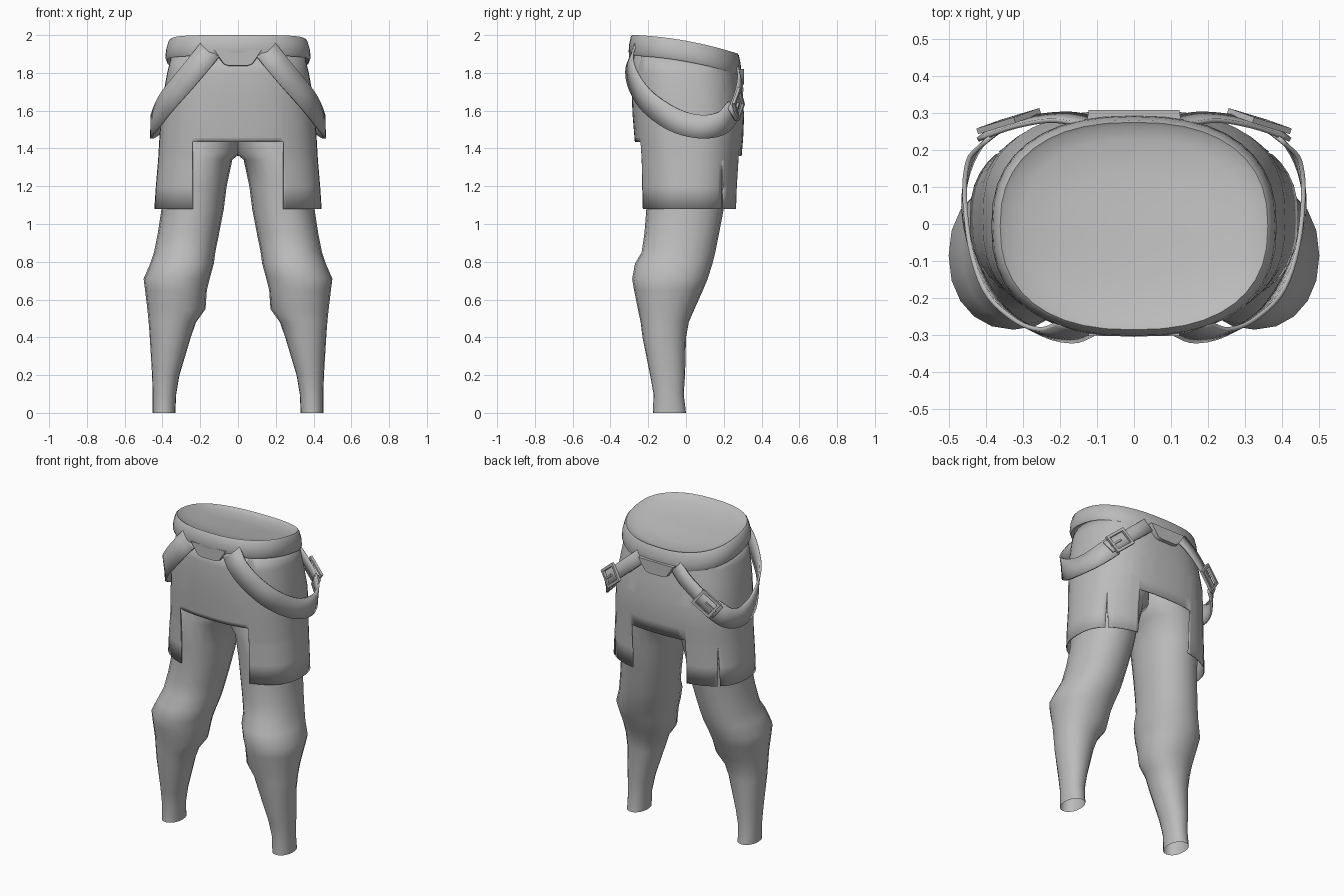
import bpy, bmesh, math
from mathutils import Vector

cube = bpy.data.objects.get("Cube")
if cube:
    bpy.data.objects.remove(cube)

GREY = (0.5, 0.5, 0.5, 1.0)
cloth = bpy.data.materials.new("plain grey")
cloth.use_nodes = True
cloth.diffuse_color = GREY
cloth.node_tree.nodes["Principled BSDF"].inputs["Base Color"].default_value = GREY


def finish(bm, name, thickness=0, angle=40):
    """Turn a bmesh into a smooth shaded object."""
    bmesh.ops.recalc_face_normals(bm, faces=bm.faces)
    mesh = bpy.data.meshes.new(name)
    bm.to_mesh(mesh)
    bm.free()
    mesh.materials.append(cloth)
    ob = bpy.data.objects.new(name, mesh)
    bpy.context.collection.objects.link(ob)
    bpy.ops.object.select_all(action="DESELECT")
    ob.select_set(True)
    bpy.context.view_layer.objects.active = ob
    bpy.ops.object.shade_smooth_by_angle(angle=math.radians(angle))
    if thickness:
        mod = ob.modifiers.new("thickness", "SOLIDIFY")
        mod.thickness = thickness
        mod.offset = 0


def ring(x0, x1, y0, y1, height, n, power):
    """Rounded section filling the given extents; height is a function of y."""
    pts = []
    for i in range(n):
        a = math.tau * i / n
        c, s = math.cos(a), math.sin(a)
        x = math.copysign(abs(c) ** (2 / power), c)
        y = math.copysign(abs(s) ** (2 / power), s)
        px = (x0 + x1) / 2 + x * (x1 - x0) / 2
        py = (y0 + y1) / 2 + y * (y1 - y0) / 2
        pts.append(Vector((px, py, height(py))))
    return pts


def loft(bm, rings, cap_start=False, cap_end=False):
    loops = [[bm.verts.new(p) for p in r] for r in rings]
    n = len(loops[0])
    for a, b in zip(loops, loops[1:]):
        for i in range(n):
            j = (i + 1) % n
            bm.faces.new((a[i], a[j], b[j], b[i]))
    if cap_start:
        bm.faces.new(loops[0])
    if cap_end:
        bm.faces.new(loops[-1])


def smooth_path(points, steps=5):
    """Catmull-Rom path through the points."""
    p = [Vector(q) for q in points]
    p = [2 * p[0] - p[1]] + p + [2 * p[-1] - p[-2]]
    out = []
    for a, b, c, d in zip(p, p[1:], p[2:], p[3:]):
        for k in range(steps):
            t = k / steps
            out.append(0.5 * (2 * b + (c - a) * t + (2 * a - 5 * b + 4 * c - d) * t * t
                              + (3 * b - a - 3 * c + d) * t ** 3))
    return out + [p[-2]]


def outward(p):
    return Vector((p.x / 0.2, p.y / 0.1, 0)).normalized()


def mirrored(p, side):
    return Vector((p.x * side, p.y, p.z))


# Belt with a hollowed cap, sloping down to the back
def belt_top(y):
    return 1.97 - 0.18 * y - 0.25 * y * y


belt_profile = [(0.35, -0.095), (0.377, -0.11), (0.385, -0.09), (0.381, -0.05), (0.369, -0.008),
                (0.361, 0.0), (0.35, -0.008), (0.3, -0.028), (0.18, -0.045), (0.02, -0.05)]
bm = bmesh.new()
loft(bm, [ring(-r, r, -r * 0.79, r * 0.76, lambda y, d=d: belt_top(y) + d, 40, 2.4)
          for r, d in belt_profile], cap_end=True)
finish(bm, "belt", angle=75)

# Shaped belt plates at front and back
for name, face_y, top, sign in (("front_belt_plate", -0.302, 1.92, -1), ("back_belt_plate", 0.308, 1.82, 1)):
    bm = bmesh.new()
    outline = [(-0.13, 0), (-0.115, -0.025), (-0.08, -0.075), (-0.055, -0.085),
               (0.055, -0.085), (0.08, -0.075), (0.115, -0.025), (0.13, 0)]
    inner = [Vector((x, face_y - sign * 0.05, top + z)) for x, z in outline]
    outer = [Vector((x * 0.94, face_y, top + z * 0.95)) for x, z in outline]
    loft(bm, [inner, outer], cap_start=True, cap_end=True)
    finish(bm, name, angle=50)

# Skirt shell: half width, front and back depth at each height
skirt_levels = [(1.88, 0.352, -0.275, 0.265), (1.8, 0.372, -0.285, 0.275), (1.7, 0.39, -0.285, 0.288),
                (1.58, 0.405, -0.28, 0.305), (1.46, 0.413, -0.27, 0.3), (1.34, 0.42, -0.26, 0.29),
                (1.2, 0.432, -0.255, 0.28), (1.08, 0.44, -0.25, 0.275)]
bm = bmesh.new()
loft(bm, [ring(-w, w, f, b, lambda y, z=z: z - max(0, z - 1.8) * y, 48, 2.55)
          for z, w, f, b in skirt_levels])
FRONT_GAP, BACK_GAP, FRONT_HEM, BACK_HEM = 0.24, 0.19, 1.435, 1.36
SLIT_Y, SLIT_TOP, SLIT_SLOPE = 0.19, 1.33, 0.02
cuts = [((s * g, 0, 0), (1, 0, 0)) for g in (FRONT_GAP, BACK_GAP) for s in (-1, 1)]
cuts += [((0, 0, h), (0, 0, 1)) for h in (FRONT_HEM, BACK_HEM, SLIT_TOP)]
cuts += [((0, SLIT_Y, SLIT_TOP), (0, 1, s * SLIT_SLOPE)) for s in (-1, 1)]
for co, no in cuts:
    bmesh.ops.bisect_plane(bm, geom=bm.verts[:] + bm.edges[:] + bm.faces[:],
                           plane_co=co, plane_no=no)


def cut_away(face):
    c = face.calc_center_median()
    if c.y < 0 and abs(c.x) < FRONT_GAP and c.z < FRONT_HEM:
        return True
    if c.y > 0 and abs(c.x) < BACK_GAP and c.z < BACK_HEM:
        return True
    return abs(c.y - SLIT_Y) < (SLIT_TOP - c.z) * SLIT_SLOPE


bmesh.ops.delete(bm, geom=[f for f in bm.faces if cut_away(f)], context="FACES")
finish(bm, "skirt", 0.006)

# Trouser legs, open at both ends: height, inner x, outer x, front y, back y
leg_levels = [(1.5, -0.02, 0.37, -0.2, 0.24), (1.375, -0.012, 0.385, -0.21, 0.25),
              (1.34, 0.03, 0.39, -0.215, 0.245), (1.2, 0.06, 0.4, -0.215, 0.225),
              (1.08, 0.075, 0.405, -0.21, 0.2), (0.95, 0.1, 0.425, -0.22, 0.175),
              (0.85, 0.12, 0.445, -0.235, 0.155), (0.79, 0.128, 0.465, -0.27, 0.14),
              (0.71, 0.15, 0.5, -0.285, 0.115), (0.65, 0.165, 0.492, -0.275, 0.09),
              (0.55, 0.172, 0.48, -0.255, 0.045), (0.48, 0.222, 0.473, -0.24, 0.015),
              (0.4, 0.25, 0.467, -0.23, 0.0), (0.2, 0.31, 0.455, -0.19, -0.005),
              (0.1, 0.327, 0.452, -0.172, -0.012), (0.0, 0.332, 0.452, -0.175, 0.0)]

# Hanging strap, loose back strap and the buckle on it
front_path = smooth_path([(0.15, -0.28, 1.92), (0.21, -0.3, 1.845), (0.29, -0.275, 1.75),
                          (0.378, -0.2, 1.645), (0.44, -0.06, 1.55), (0.458, 0.08, 1.515),
                          (0.43, 0.19, 1.535), (0.365, 0.25, 1.6)])
back_path = smooth_path([(0.12, 0.275, 1.82), (0.2, 0.288, 1.75), (0.3, 0.275, 1.665),
                         (0.4, 0.245, 1.58)])


def ribbon(name, path, width, side):
    bm = bmesh.new()
    rows = []
    for i, p in enumerate(path):
        tangent = (path[min(i + 1, len(path) - 1)] - path[max(i - 1, 0)]).normalized()
        across = outward(p).cross(tangent).normalized() * width / 2
        rows.append([bm.verts.new(mirrored(p + across * k, side)) for k in (-1, 0, 1)])
    for a, b in zip(rows, rows[1:]):
        for k in (0, 1):
            bm.faces.new((a[k], a[k + 1], b[k + 1], b[k]))
    finish(bm, name, 0.012)


def bar(bm, a, b, normal, r=0.01):
    """Square bar between two points."""
    along = (b - a).normalized()
    u, v = normal * r, along.cross(normal) * r
    ends = [[e + u + v, e + u - v, e - u - v, e - u + v] for e in (a - along * r, b + along * r)]
    loft(bm, ends, True, True)


for side, word in ((1, "left"), (-1, "right")):
    bm = bmesh.new()
    loft(bm, [ring(*sorted((side * a, side * b)), f, k, lambda y, z=z: z, 20, 2.15)
              for z, a, b, f, k in leg_levels])
    finish(bm, word + "_trouser_leg", angle=60)
    ribbon(word + "_hanging_strap", front_path, 0.125, side)
    ribbon(word + "_back_strap", back_path, 0.085, side)

    bm = bmesh.new()
    along = (back_path[-1] - back_path[-6]).normalized()
    normal = outward(Vector((0.2, 0.28, 0)))
    normal = (normal - along * normal.dot(along)).normalized()
    across = normal.cross(along)
    centre = Vector((0.335, 0.268, 1.635)) + normal * 0.01
    corners = [centre + along * 0.06 * s + across * 0.05 * t
               for s, t in ((-1, -1), (1, -1), (1, 1), (-1, 1))]
    for i in range(4):
        bar(bm, corners[i], corners[(i + 1) % 4], normal, 0.008)
    bar(bm, centre, centre + along * 0.065, normal, 0.006)
    for v in bm.verts:
        v.co.x *= side
    finish(bm, word + "_strap_buckle", angle=30)
